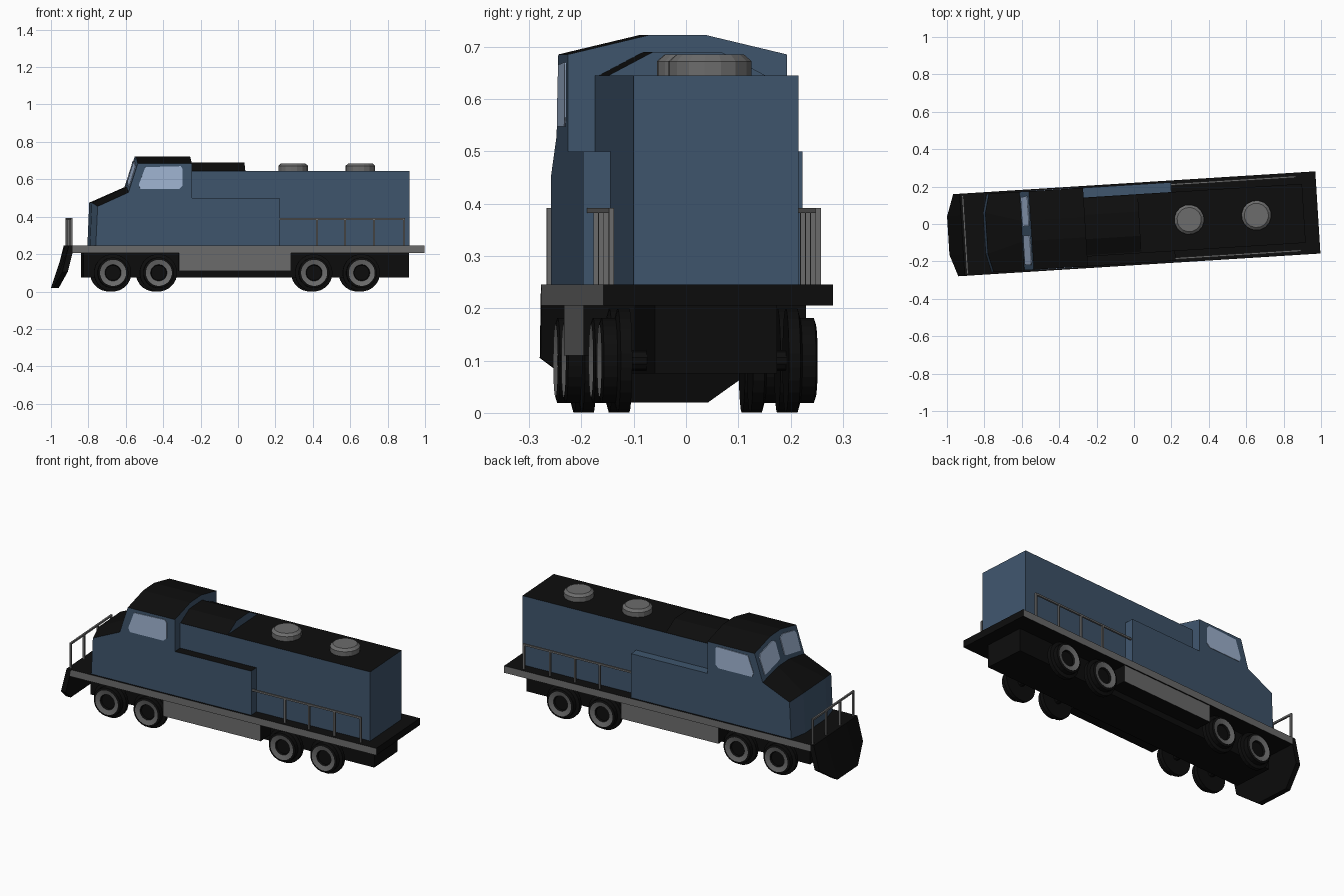
import bpy, bmesh, math
from mathutils import Matrix

cube = bpy.data.objects.get("Cube")
if cube:
    bpy.data.objects.remove(cube, do_unlink=True)

# The whole vehicle stands slightly turned on the ground
TURN = Matrix.Rotation(math.radians(3.6), 4, 'Z')


def material(name, rgb):
    m = bpy.data.materials.new(name)
    m.use_nodes = True
    m.diffuse_color = (*rgb, 1)
    m.node_tree.nodes["Principled BSDF"].inputs["Base Color"].default_value = (*rgb, 1)
    return m


MATS = [material("body_blue", (.05, .092, .153)), material("matte_black", (.004, .004, .004)),
        material("metal_grey", (.15, .15, .15)), material("window_glass", (.36, .47, .66))]
BLUE, BLACK, GREY, GLASS = range(4)


def loft(name, rings, color, start_cap=None):
    """Skin closed rings of points; color is an index or a rule on a face."""
    bm = bmesh.new()
    rows = [[bm.verts.new(p) for p in ring] for ring in rings]
    n = len(rows[0])
    for a, b in zip(rows, rows[1:]):
        for i in range(n):
            j = (i + 1) % n
            bm.faces.new((a[i], a[j], b[j], b[i]))
    for cap in start_cap or [range(n)]:
        bm.faces.new([rows[0][i] for i in cap])
    bm.faces.new(rows[-1])
    bmesh.ops.recalc_face_normals(bm, faces=bm.faces)
    for f in bm.faces:
        f.material_index = color(f) if callable(color) else color
    mesh = bpy.data.meshes.new(name)
    bm.to_mesh(mesh)
    bm.free()
    for m in MATS:
        mesh.materials.append(m)
    ob = bpy.data.objects.new(name, mesh)
    bpy.context.collection.objects.link(ob)
    ob.matrix_world = TURN
    return ob


def box(name, x, y, z, color):
    rings = [[(px, y[0], z[0]), (px, y[1], z[0]), (px, y[1], z[1]), (px, y[0], z[1])] for px in x]
    return loft(name, rings, color)


def bar(name, a, b, t=.005):
    lo = [min(p, q) - t for p, q in zip(a, b)]
    hi = [max(p, q) + t for p, q in zip(a, b)]
    box(name, *zip(lo, hi), GREY)


def circle(r, n, place):
    return [place(r * math.cos(math.tau * (i + .5) / n), r * math.sin(math.tau * (i + .5) / n))
            for i in range(n)]


def black_top(f):
    return BLACK if f.normal.z > .5 else BLUE


def grey_sides(f):
    return GREY if abs(f.normal.y) > .5 else BLACK


W = .21        # body half width
FLOOR = .245   # deck top

# Deck, underframe and side skirts
box("deck", (-.9, .985), (-.22, .22), (.205, FLOOR), grey_sides)
box("underframe", (-.835, .91), (-.117, .117), (.075, .205), BLACK)
box("side_skirt", (-.33, .27), (-.213, .213), (.11, .205), grey_sides)

# Rear hood, with a raised roof panel behind the cab
box("hood", (-.27, .91), (-.158, .158), (FLOOR, .645), black_top)
loft("roof_panel", [[(x, -.15, .645), (x, -.065, .69), (x, .065, .69), (x, .15, .645)]
                    for x in (-.27, .03)], black_top)

# Wide lower lockers beside the hood
box("right_locker", (-.27, .21), (-W, -.15), (FLOOR, .5), black_top)
box("left_locker", (-.27, .21), (.15, W), (FLOOR, .5), BLUE)


# Cab and nose, one loft with a crowned top and a faceted front
def cab_ring(x, eave, crown, c, bow=0, lean=0):
    xs, xc, low = x, x - bow, lean
    return [(xs - low, -W, FLOOR), (xs, -W, eave), (xc, -c, crown), (xc, c, crown),
            (xs, W, eave), (xs - low, W, FLOOR), (xc - low, c, FLOOR), (xc - low, -c, FLOOR)]


loft("cab", [cab_ring(-.765, .455, .475, .11, .025, .01),
             cab_ring(-.6, .53, .56, .055),
             cab_ring(-.55, .685, .722, .055),
             cab_ring(-.26, .685, .722, .055)],
     black_top, [(0, 1, 2, 7), (7, 2, 3, 6), (6, 3, 4, 5)])


def windscreen_point(y, t, out):
    """Point at height fraction t on the sloping front of the cab."""
    k = max(0, abs(y) - .055) / (W - .055)
    low, high = .56 - .03 * k, .722 - .037 * k
    return (-.6 + .05 * t - out, y, low + (high - low) * t)


SIDE_WINDOW = [(-.545, .57), (-.51, .665), (-.32, .67), (-.31, .655),
               (-.31, .565), (-.33, .547), (-.535, .547)]
for s, side in ((-1, "right"), (1, "left")):
    # Cab windows
    loft(side + "_cab_window", [[(x, s * y, z) for x, z in SIDE_WINDOW] for y in (.208, .213)], GLASS)
    pane = ((.025, .2), (.055, .15), (.18, .15), (.185, .75), (.17, .85), (.055, .85), (.025, .78))
    loft(side + "_windscreen", [[windscreen_point(s * y, t, out) for y, t in pane]
                                for out in (0, .004)], GLASS)

    # Side handrail
    y = s * .198
    bar(side + "_handrail", (.21, y, .387), (.876, y, .387))
    for x in (.41, .56, .715, .876):
        bar(side + "_rail_post", (x, y, FLOOR), (x, y, .387))

# Front handrail
bar("front_handrail", (-.905, -.205, .387), (-.905, .205, .387))
for y in (-.205, -.07, .07, .205):
    bar("front_rail_post", (-.905, y, FLOOR), (-.905, y, .387))

# Plough: a thick slanted plate with a pointed lower edge
PLOUGH = [(-.92, -.22, FLOOR), (-.955, -.22, .105), (-.995, -.103, .02),
          (-.995, .103, .02), (-.955, .22, .105), (-.92, .22, FLOOR)]


def plough_ring(shift):
    (x, _, z) = PLOUGH[0]
    top = [(x + shift, .103, z), (x + shift, -.103, z)]
    return [(px + shift, py, pz) for px, py, pz in PLOUGH] + top


loft("plough", [plough_ring(0), plough_ring(.029)], BLACK, [(0, 1, 2, 7), (7, 2, 3, 6), (6, 3, 4, 5)])

# Roof fans
for x in (.296, .656):
    rings = [circle(r, 16, lambda a, b, z=z: (x + a, .005 + b, z))
             for z, r in ((.64, .08), (.672, .08), (.685, .065))]
    loft("roof_fan", rings, GREY)

# Wheels with flanges and grey rims, joined by axles
WHEEL = [(.15, .1), (.172, .1), (.177, .082), (.203, .082), (.207, .07), (.2, .044), (.19, .04)]
AXLE_Z = .1
for x in (-.682, -.437, .395, .65):
    def rim_rule(f):
        c = f.calc_center_median()
        r = math.hypot(c.x - x, c.z - AXLE_Z)
        return GREY if .043 < r < .07 and abs(c.y) > .18 else BLACK
    for s, side in ((-1, "right"), (1, "left")):
        rings = [circle(r, 24, lambda a, b, y=y: (x + a, s * y, AXLE_Z + b)) for y, r in WHEEL]
        loft(side + "_wheel", rings, rim_rule)
    loft("axle", [circle(.02, 10, lambda a, b, y=y: (x + a, y, AXLE_Z + b)) for y in (-.16, .16)], BLACK)
